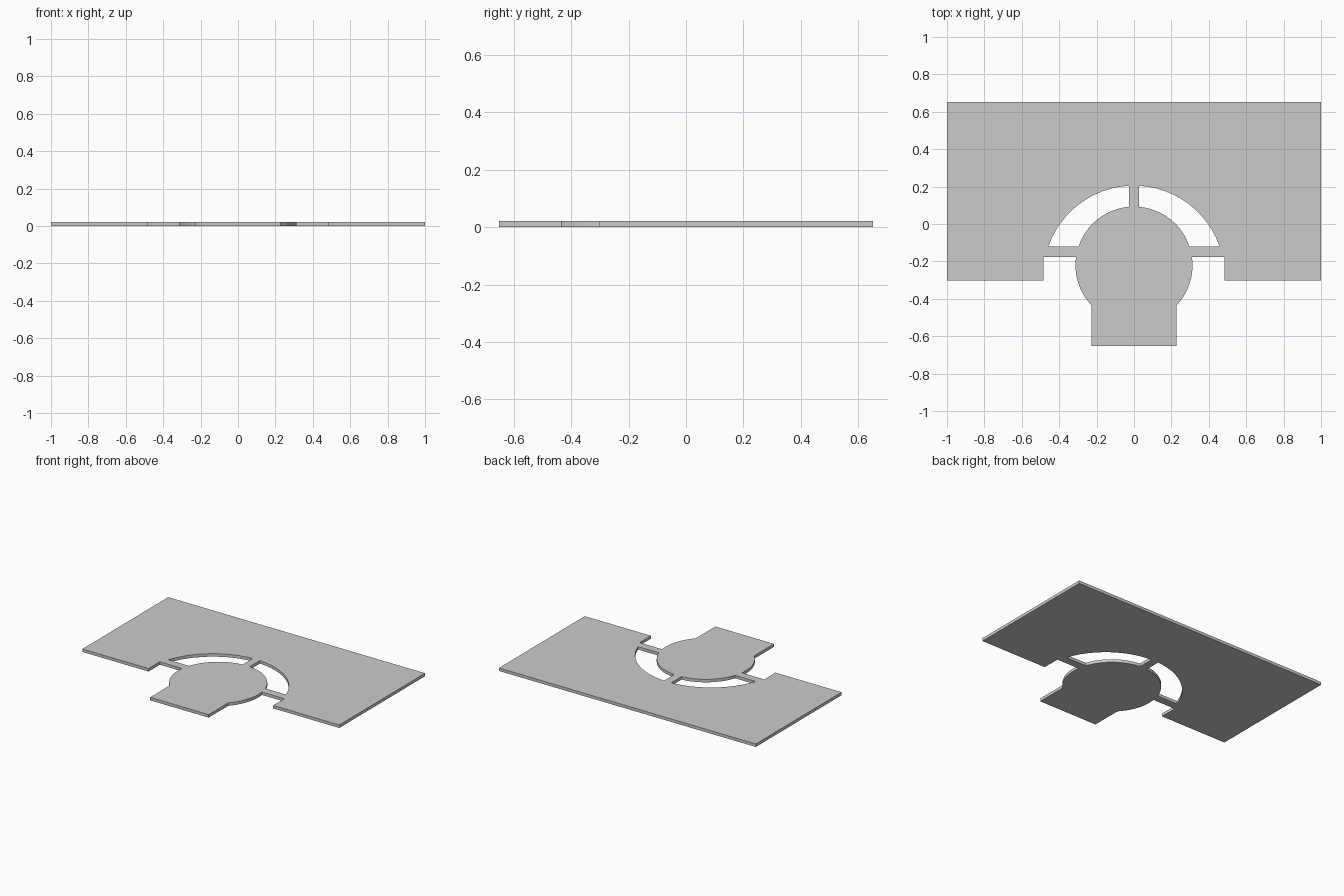
import bpy, bmesh
from math import sin, cos, asin, acos, sqrt

if "Cube" in bpy.data.objects:
    bpy.data.objects.remove(bpy.data.objects["Cube"])

T = 0.021                      # sheet thickness
DISC_Y, DISC_R = -0.22, 0.313  # central disc
CUT_Y, CUT_R = -0.28, 0.485    # arched cut-out around it
ARM_TOP, ARM_BOT = -0.121, -0.177
BAR = 0.028                    # half width of the upper bridge
STEM, TOP, LIP = 0.228, 0.652, -0.302


def arc(cy, r, a0, a1, n):
    return [(r * cos(a0 + (a1 - a0) * i / n), cy + r * sin(a0 + (a1 - a0) * i / n))
            for i in range(n + 1)]


def mirror(points):
    return [(-x, y) for x, y in reversed(points)]


# Right half of the outline: stem, disc side, side bridge, panel
half = [(STEM, -TOP)]
half += arc(DISC_Y, DISC_R, -acos(STEM / DISC_R), asin((ARM_BOT - DISC_Y) / DISC_R), 10)
half += [(CUT_R, ARM_BOT), (CUT_R, LIP), (1, LIP), (1, TOP)]

# Right window between disc and panel
window = arc(CUT_Y, CUT_R, asin((ARM_TOP - CUT_Y) / CUT_R), acos(BAR / CUT_R), 12)
window += arc(DISC_Y, DISC_R, acos(BAR / DISC_R), asin((ARM_TOP - DISC_Y) / DISC_R), 12)

# Filled, extruded profile with two holes
curve = bpy.data.curves.new("sheet_profile", 'CURVE')
curve.dimensions = '2D'
curve.fill_mode = 'BOTH'
curve.extrude = T / 2
for pts in (half + mirror(half), window, mirror(window)):
    s = curve.splines.new('POLY')
    s.points.add(len(pts) - 1)
    for p, (x, y) in zip(s.points, pts):
        p.co = (x, y, 0, 1)
    s.use_cyclic_u = True
profile = bpy.data.objects.new("sheet_profile", curve)
bpy.context.collection.objects.link(profile)

# Turn the profile into one clean flat-shaded mesh standing on z = 0
mesh = bpy.data.meshes.new_from_object(profile.evaluated_get(bpy.context.evaluated_depsgraph_get()))
bpy.data.objects.remove(profile)
bm = bmesh.new()
bm.from_mesh(mesh)
bmesh.ops.remove_doubles(bm, verts=bm.verts, dist=1e-5)
bmesh.ops.translate(bm, verts=bm.verts, vec=(0, 0, T / 2))
bmesh.ops.recalc_face_normals(bm, faces=bm.faces)
for f in bm.faces:
    f.smooth = False
bm.to_mesh(mesh)
bm.free()
plate = bpy.data.objects.new("cutout_plate", mesh)
bpy.context.collection.objects.link(plate)
